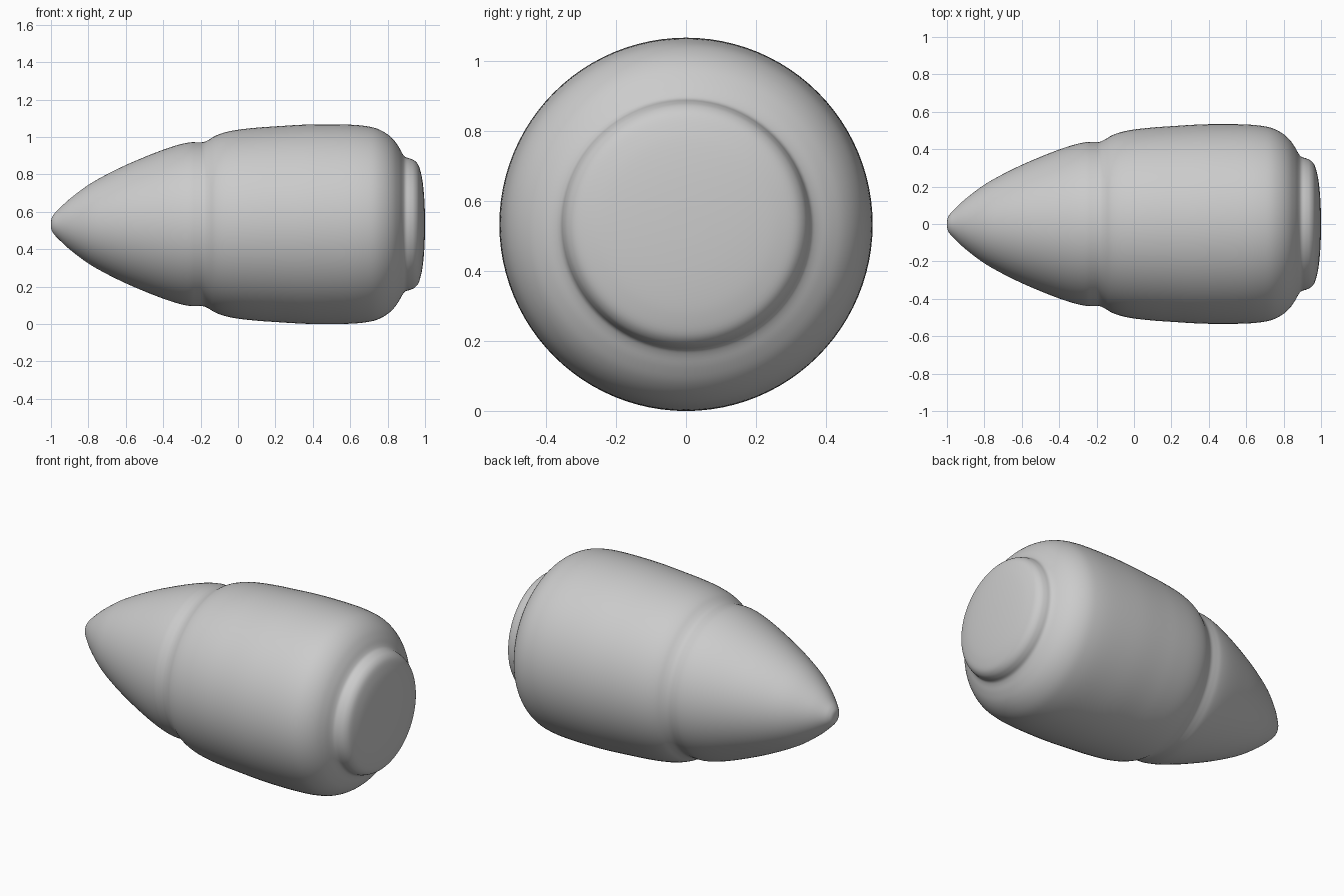
import bpy, bmesh, math
from mathutils import Vector

if "Cube" in bpy.data.objects:
    bpy.data.objects.remove(bpy.data.objects["Cube"])

AXIS_Z = 0.534
SEGMENTS = 96
STEPS = 4

# Side profile (x, radius): nose tip, collar groove, barrel, rear cap
PROFILE = [
    (-1.0, 0.0), (-0.997, 0.03), (-0.985, 0.052), (-0.963, 0.076),
    (-0.90, 0.135), (-0.80, 0.21), (-0.70, 0.267), (-0.60, 0.316),
    (-0.50, 0.359), (-0.40, 0.398), (-0.32, 0.424), (-0.26, 0.437),
    (-0.22, 0.438), (-0.185, 0.439), (-0.155, 0.452), (-0.12, 0.473),
    (-0.07, 0.491), (0.0, 0.505), (0.10, 0.516), (0.20, 0.523),
    (0.35, 0.532), (0.48, 0.534), (0.60, 0.532), (0.68, 0.525),
    (0.74, 0.512), (0.79, 0.487), (0.83, 0.453), (0.86, 0.412),
    (0.88, 0.376), (0.895, 0.359), (0.92, 0.351), (0.945, 0.339),
    (0.965, 0.315), (0.979, 0.27), (0.988, 0.22), (0.995, 0.15),
    (0.999, 0.07), (1.0, 0.0),
]


def smooth_curve(points, steps):
    """Catmull-Rom curve through the points."""
    pts = [Vector(p) for p in points]
    pts = [pts[0] * 2 - pts[1]] + pts + [pts[-1] * 2 - pts[-2]]
    out = []
    for a, b, c, d in zip(pts, pts[1:], pts[2:], pts[3:]):
        for i in range(steps):
            t = i / steps
            out.append(0.5 * (2 * b + (c - a) * t
                              + (2 * a - 5 * b + 4 * c - d) * t ** 2
                              + (3 * b - a - 3 * c + d) * t ** 3))
    return out + [pts[-2]]


def lathe_x(name, profile):
    """Revolve a profile around the x direction."""
    bm = bmesh.new()
    verts = [bm.verts.new((p.x, 0, max(p.y, 0))) for p in profile]
    edges = [bm.edges.new(pair) for pair in zip(verts, verts[1:])]
    bmesh.ops.spin(bm, geom=verts + edges, cent=(0, 0, 0), axis=(1, 0, 0),
                   angle=math.tau, steps=SEGMENTS, use_duplicate=False)
    bmesh.ops.remove_doubles(bm, verts=bm.verts, dist=1e-5)
    bmesh.ops.recalc_face_normals(bm, faces=bm.faces)
    for face in bm.faces:
        face.smooth = True
    mesh = bpy.data.meshes.new(name)
    bm.to_mesh(mesh)
    bm.free()
    obj = bpy.data.objects.new(name, mesh)
    obj.location.z = AXIS_Z
    bpy.context.collection.objects.link(obj)
    return obj


# One continuous shell: pointed nose, barrel and rear cap
lathe_x("bullet_shell", smooth_curve(PROFILE, STEPS))
